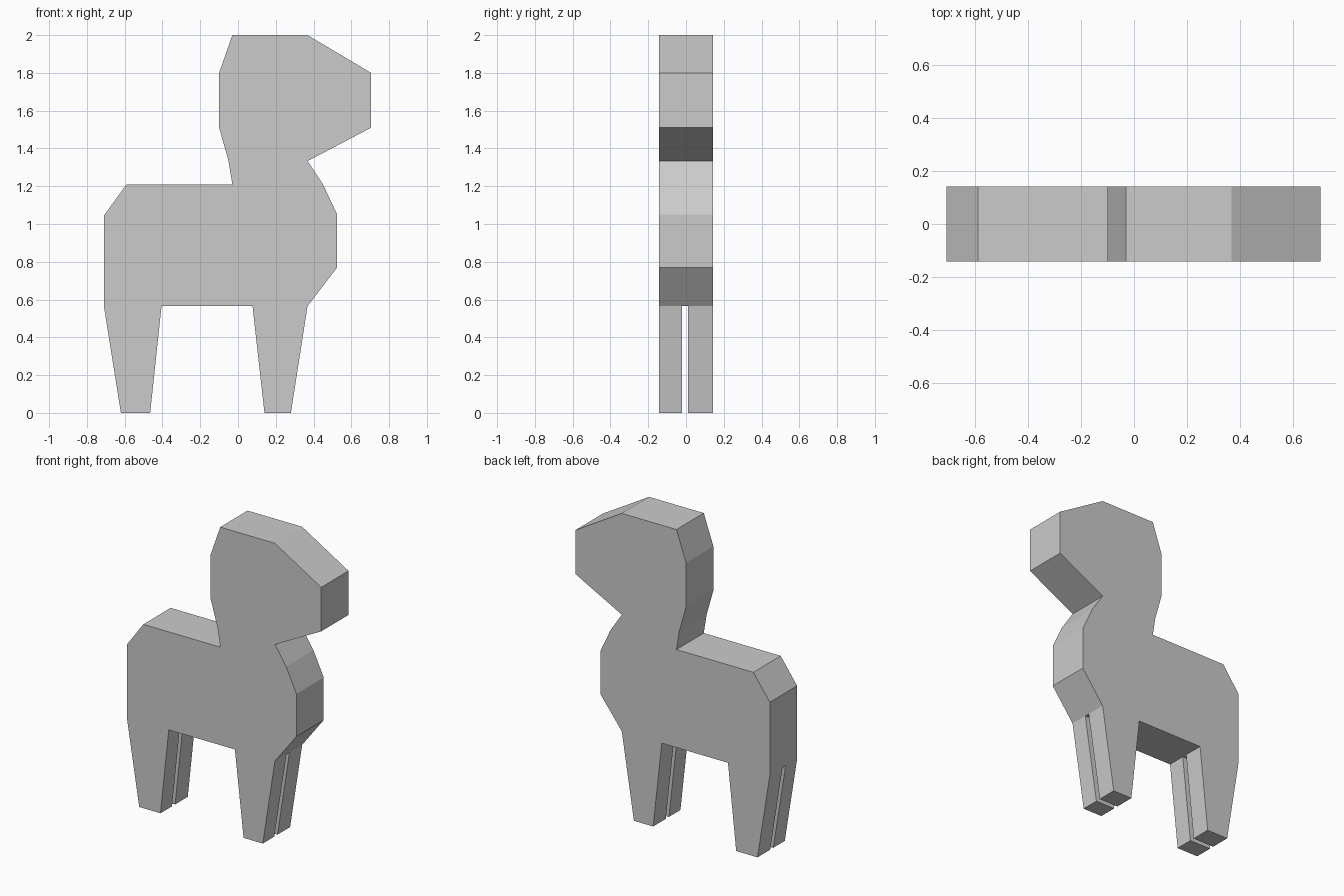
import bpy, bmesh

if "Cube" in bpy.data.objects:
    bpy.data.objects.remove(bpy.data.objects["Cube"])

HALF = 0.142   # half thickness of the animal
BELLY = 0.565  # height where the legs begin


def prism(name, profile, y0, y1):
    """Extrude an x/z outline from y0 to y1."""
    bm = bmesh.new()
    face = bm.faces.new([bm.verts.new((x, y0, z)) for x, z in profile])
    ext = bmesh.ops.extrude_face_region(bm, geom=[face])
    verts = [v for v in ext["geom"] if isinstance(v, bmesh.types.BMVert)]
    bmesh.ops.translate(bm, verts=verts, vec=(0, y1 - y0, 0))
    bmesh.ops.recalc_face_normals(bm, faces=bm.faces)
    mesh = bpy.data.meshes.new(name)
    bm.to_mesh(mesh)
    bm.free()
    obj = bpy.data.objects.new(name, mesh)
    bpy.context.collection.objects.link(obj)
    return obj


# Whole side silhouette: head, chest, front leg, back leg, rump, neck
body = prism("animal_body", [
    (-0.03, 2.0), (0.368, 2.0), (0.705, 1.8), (0.705, 1.51), (0.368, 1.333),
    (0.45, 1.21), (0.525, 1.05), (0.525, 0.77), (0.368, BELLY),
    (0.28, 0), (0.14, 0), (0.077, BELLY),
    (-0.405, BELLY), (-0.465, 0), (-0.62, 0), (-0.71, BELLY),
    (-0.71, 1.045), (-0.59, 1.21), (-0.03, 1.21),
    (-0.05, 1.333), (-0.1, 1.51), (-0.1, 1.8)], -HALF, HALF)

# Narrow slot that splits each leg into a left and right one
slot = prism("leg_gap_cutter", [(-1, -0.2), (1, -0.2), (1, BELLY), (-1, BELLY)],
             -0.022, 0.01)
slot.hide_render = True
slot.hide_viewport = True
cut = body.modifiers.new("leg_gap", 'BOOLEAN')
cut.operation = 'DIFFERENCE'
cut.solver = 'EXACT'
cut.object = slot
